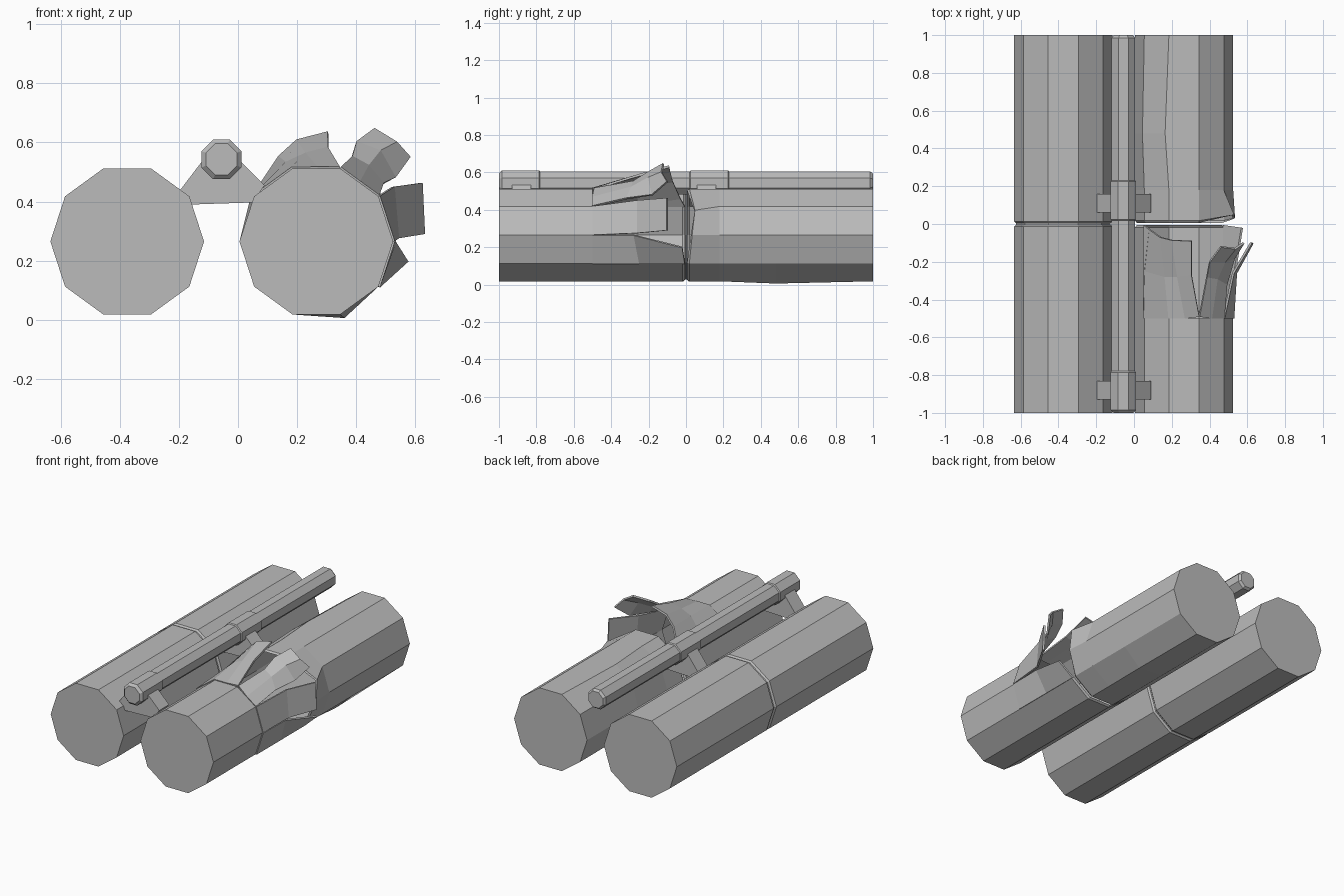
import bpy, bmesh
from math import cos, sin, pi

cube = bpy.data.objects.get("Cube")
if cube:
    bpy.data.objects.remove(cube)

grey = bpy.data.materials.new("plain_grey")
grey.use_nodes = True
colour = (0.5, 0.5, 0.5, 1)
grey.diffuse_color = colour
grey.node_tree.nodes["Principled BSDF"].inputs["Base Color"].default_value = colour

R, Z, X = 0.26, 0.265, 0.265


def make(name, verts, faces, thick=0):
    mesh = bpy.data.meshes.new(name)
    bm = bmesh.new()
    vs = [bm.verts.new(v) for v in verts]
    for f in faces:
        bm.faces.new([vs[i] for i in f])
    bmesh.ops.recalc_face_normals(bm, faces=bm.faces)
    bm.to_mesh(mesh)
    bm.free()
    mesh.materials.append(grey)
    ob = bpy.data.objects.new(name, mesh)
    bpy.context.collection.objects.link(ob)
    if thick:
        mod = ob.modifiers.new("thickness", "SOLIDIFY")
        mod.thickness = thick
        mod.offset = 0
    return ob


def sheet(name, rows, thick=0.012):
    """Grid of points skinned with quads."""
    n = len(rows[0])
    faces = [(r * n + i, r * n + i + 1, (r + 1) * n + i + 1, (r + 1) * n + i)
             for r in range(len(rows) - 1) for i in range(n - 1)]
    return make(name, [p for row in rows for p in row], faces, thick)


def tube(name, x, z, rings, n=10, turn=0, caps=(True, True), moved=None):
    """Faceted tube along y from (y, radius) rings; moved shifts single points."""
    moved = moved or {}
    verts, faces = [], []
    for k, (y, r) in enumerate(rings):
        for i in range(n):
            a = 2 * pi * i / n + turn
            d = moved.get((k, i), (0, 0, 0))
            verts.append((x + r * cos(a) + d[0], y + d[1], z + r * sin(a) + d[2]))
    for k in range(len(rings) - 1):
        for i in range(n):
            j = (i + 1) % n
            faces.append((k * n + i, k * n + j, (k + 1) * n + j, (k + 1) * n + i))
    if caps[0]:
        faces.append(tuple(range(n)))
    if caps[1]:
        faces.append(tuple(range(len(verts) - n, len(verts))))
    return make(name, verts, faces)


def rim(i, y, r=R):
    a = 2 * pi * i / 10
    return (X + r * cos(a), y, Z + r * sin(a))


# Intact pipe with a grooved seam
tube("intact_pipe", -0.375, Z,
     [(-1, R), (-0.014, R), (-0.004, R - 0.01), (0.004, R - 0.01), (0.014, R), (1, R)])

# Burst pipe: rear half, slightly dented
tube("burst_pipe_rear", X, Z,
     [(0.006, R - 0.01), (0.018, R), (0.18, R), (0.48, R), (1, R)],
     caps=(False, True),
     moved={(0, 1): (0.05, 0.04, -0.02), (1, 1): (0.055, 0.03, -0.02),
            (0, 0): (0.01, 0.02, 0), (1, 0): (0.01, 0.015, 0),
            (3, 8): (0.015, 0, -0.012), (3, 3): (-0.02, 0, 0), (3, 4): (-0.01, 0, 0.005)})

# Burst pipe: sound front length and the unbroken lower shell
tube("burst_pipe_front", X, Z, [(-1, R), (-0.5, R)], caps=(True, False))
sheet("burst_pipe_lower_shell",
      [[rim(i, y, r) for i in range(4, 10)]
       for y, r in ((-0.5, R), (-0.018, R), (-0.006, R - 0.01))], 0)

# Torn metal petals, each from its root to its tip
sheet("upper_inner_petal", [
    [rim(4, -0.5), rim(3, -0.5), (0.27, -0.5, 0.512), rim(2, -0.49)],
    [(0.06, -0.25, 0.43), (0.165, -0.28, 0.53), (0.23, -0.28, 0.56), (0.305, -0.27, 0.58)],
    [(0.085, -0.03, 0.46), (0.14, -0.07, 0.55), (0.20, -0.085, 0.605), (0.305, -0.09, 0.632)]])
sheet("inner_shell_patch", [
    [rim(4, -0.5), (0.06, -0.25, 0.43), (0.085, -0.03, 0.46)],
    [rim(4, -0.49), rim(4, -0.25), rim(4, -0.006)]])
sheet("upper_outer_petal", [
    [rim(2, -0.49), (0.41, -0.5, 0.465), rim(1, -0.5)],
    [(0.385, -0.28, 0.55), (0.44, -0.29, 0.52), (0.49, -0.32, 0.46)],
    [(0.40, -0.2, 0.60), (0.48, -0.2, 0.57), (0.53, -0.18, 0.48)],
    [(0.46, -0.12, 0.645), (0.535, -0.13, 0.60), (0.58, -0.1, 0.55)]])
sheet("side_petal", [
    [rim(1, -0.5), rim(0, -0.5)],
    [(0.525, -0.26, 0.45), (0.54, -0.26, 0.275)],
    [(0.62, -0.1, 0.463), (0.628, -0.1, 0.29)]])
sheet("lower_side_petal", [
    [rim(0, -0.5), rim(9, -0.5)],
    [(0.53, -0.28, 0.265), rim(9, -0.25)],
    [(0.572, -0.02, 0.2), rim(9, -0.006)]])

# Thin pipe with front and middle collars
PX, PZ, r = -0.056, 0.543, 0.067
tube("thin_pipe", PX, PZ, [(-0.98, r), (0.985, r), (1, r - 0.012)], 8, pi / 8)
for name, a, b in (("front_collar", -1, -0.77), ("middle_collar", 0.01, 0.24)):
    tube(name, PX, PZ, [(a, r - 0.01), (a + 0.015, r + 0.006),
                        (b - 0.015, r + 0.006), (b, r - 0.01)], 8, pi / 8)

# Wedge brackets carrying the thin pipe between the large pipes
outline = [(-0.195, 0.44), (-0.155, 0.39), (0.05, 0.397), (0.09, 0.455), (0.0, 0.545), (-0.115, 0.545)]
for name, a in (("front_bracket", -0.93), ("middle_bracket", 0.06)):
    n = len(outline)
    sides = [(i, (i + 1) % n, (i + 1) % n + n, i + n) for i in range(n)]
    make(name, [(x, y, z) for y in (a, a + 0.1) for x, z in outline],
         sides + [tuple(range(n)), tuple(range(n, 2 * n))])
